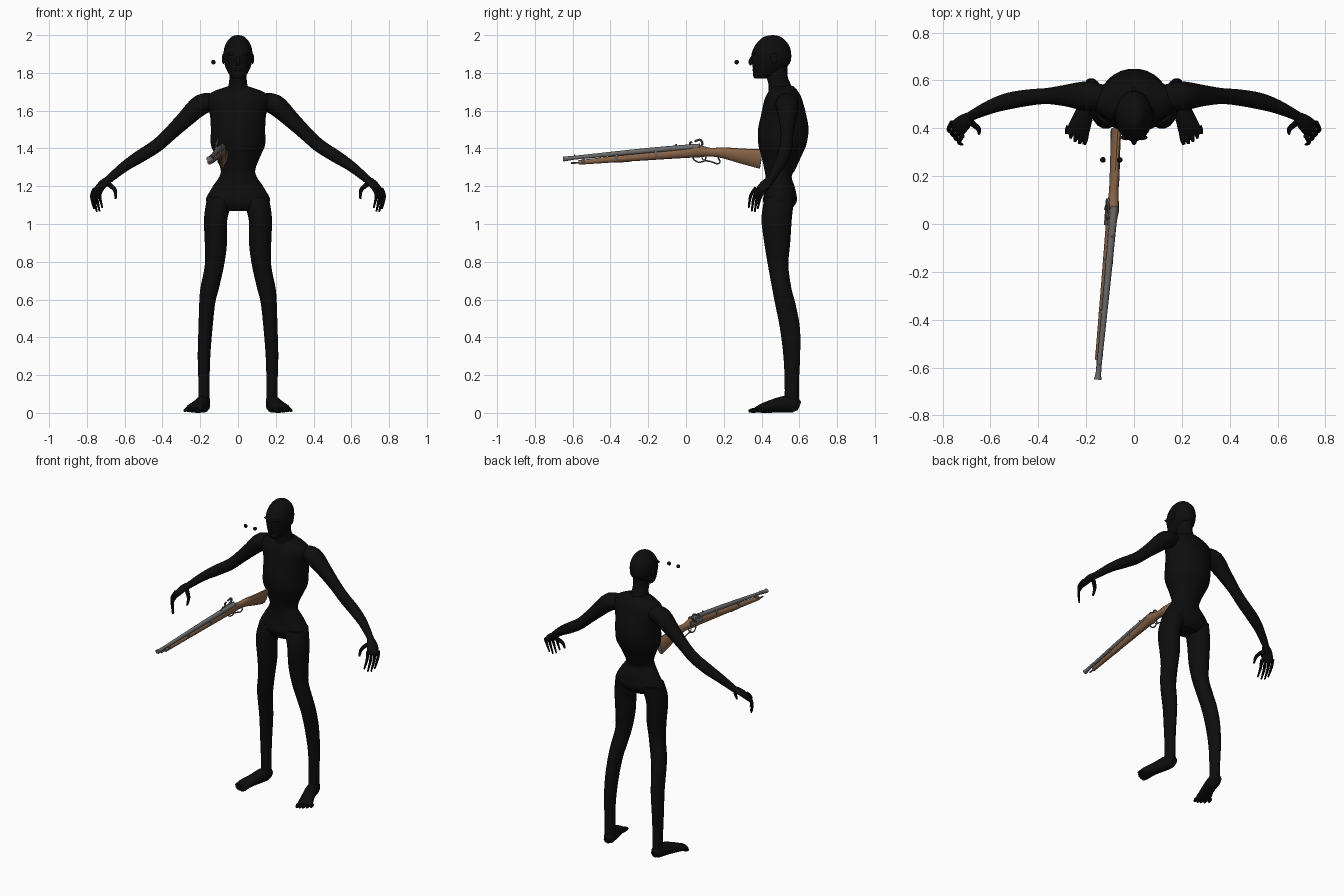
import bpy, bmesh, math
from mathutils import Vector, Matrix

cube = bpy.data.objects.get("Cube")
if cube:
    bpy.data.objects.remove(cube, do_unlink=True)


def material(name, colour, rough=0.8):
    m = bpy.data.materials.new(name)
    m.use_nodes = True
    node = next(n for n in m.node_tree.nodes if n.type == 'BSDF_PRINCIPLED')
    m.diffuse_color = (*colour, 1)
    node.inputs["Base Color"].default_value = (*colour, 1)
    node.inputs["Roughness"].default_value = rough
    return m


SKIN = material("charcoal black", (.004, .004, .004))
WOOD = material("walnut wood", (.25, .13, .065))
STEEL = material("grey steel", (.15, .15, .15))
X, Y, Z = Vector((1, 0, 0)), Vector((0, 1, 0)), Vector((0, 0, 1))


def finish(bm, name, mat, mirror=False, place=None, angle=40):
    """Turn a bmesh into a shaded object, optionally mirrored or placed."""
    bmesh.ops.recalc_face_normals(bm, faces=bm.faces)
    if place:
        bm.transform(place)
    mesh = bpy.data.meshes.new(name)
    bm.to_mesh(mesh)
    bm.free()
    mesh.materials.append(mat)
    ob = bpy.data.objects.new(name, mesh)
    bpy.context.collection.objects.link(ob)
    for other in bpy.context.selected_objects:
        other.select_set(False)
    ob.select_set(True)
    bpy.context.view_layer.objects.active = ob
    bpy.ops.object.shade_smooth_by_angle(angle=math.radians(angle))
    if mirror:
        ob.modifiers.new("mirror", 'MIRROR').use_clip = False
    return ob


def spline(points, steps):
    """Smoothly interpolate between stations of any dimension."""
    out = []
    last = len(points) - 1
    for i in range(last):
        p, q, r, s = (points[min(max(i + k, 0), last)] for k in (-1, 0, 1, 2))
        for j in range(steps):
            t = j / steps
            out.append([b + t * (c - a) / 2
                        + t * t * (a - 2.5 * b + 2 * c - d / 2)
                        + t ** 3 * (3 * b - a - 3 * c + d) / 2
                        for a, b, c, d in zip(p, q, r, s)])
    return out + [list(points[-1])]


def add_loft(bm, stations, hint=X, level=False, sides=16, steps=4):
    """Skin elliptical rings (x, y, z, half width, half depth) along a path."""
    path = spline(stations, steps)
    centres = [Vector(p[:3]) for p in path]
    rings = []
    for i, p in enumerate(path):
        ahead = centres[min(i + 1, len(path) - 1)] - centres[max(i - 1, 0)]
        t = Z if level else ahead.normalized()
        u = (hint - t * hint.dot(t)).normalized()
        v = t.cross(u)
        a, b = max(p[3], .002), max(p[4], .002)
        turn = [math.tau * (k + .5) / sides for k in range(sides)]
        rings.append([bm.verts.new(centres[i] + u * a * math.cos(w) + v * b * math.sin(w))
                      for w in turn])
    for lower, upper in zip(rings, rings[1:]):
        for k in range(sides):
            n = (k + 1) % sides
            bm.faces.new((lower[k], lower[n], upper[n], upper[k]))
    bm.faces.new(rings[0])
    bm.faces.new(rings[-1])


def loft(name, stations, mat=SKIN, mirror=False, place=None, **options):
    bm = bmesh.new()
    add_loft(bm, stations, **options)
    return finish(bm, name, mat, mirror, place)


def column(rows):
    return [(0, y, z, a, b) for z, y, a, b in rows]


def ball(name, centre, size, mat=SKIN, mirror=False):
    bm = bmesh.new()
    shape = Matrix.Translation(centre) @ Matrix.Diagonal((*size, 1))
    bmesh.ops.create_uvsphere(bm, u_segments=16, v_segments=10, radius=1, matrix=shape)
    return finish(bm, name, mat, mirror)


# Torso: narrow waist, deep rib cage, wide hips
loft("torso", column([
    (1.73, .51, .05, .06), (1.7, .515, .135, .08), (1.66, .515, .17, .1),
    (1.58, .517, .15, .12), (1.5, .515, .145, .135), (1.42, .51, .145, .128),
    (1.36, .505, .12, .107), (1.29, .497, .093, .083), (1.25, .49, .1, .07),
    (1.19, .498, .14, .08), (1.12, .497, .17, .09), (1.07, .49, .1, .06)]),
    level=True, sides=24)

# Neck and head
loft("neck", column([(1.68, .51, .07, .075), (1.74, .495, .05, .06),
                     (1.79, .48, .047, .058), (1.85, .48, .05, .06)]), level=True)
loft("head", column([
    (2, .46, .004, .004), (1.99, .457, .037, .047), (1.95, .456, .067, .088),
    (1.9, .452, .078, .106), (1.85, .45, .073, .1), (1.81, .43, .058, .075),
    (1.785, .41, .043, .055), (1.77, .4, .03, .038)]), level=True, sides=24)
loft("nose", [(0, .36, 1.895, .007, .008), (0, .342, 1.86, .011, .012),
              (0, .35, 1.845, .012, .01)])
ball("ears", (.077, .465, 1.875), (.008, .018, .028), mirror=True)
ball("brows", (.03, .362, 1.9), (.026, .012, .008), mirror=True)
ball("lips", (0, .361, 1.817), (.022, .01, .009))

# Loose eyes hovering ahead of the face
for side, x in (("right", -.13), ("left", -.06)):
    ball(side + "_eye", (x, .268, 1.857), (.012, .012, .012))

# Legs
loft("legs", [
    (.09, .495, 1.14, .075, .08), (.118, .48, 1.03, .063, .082),
    (.117, .483, .9, .06, .07), (.125, .488, .78, .052, .055),
    (.15, .507, .66, .05, .052), (.163, .525, .58, .043, .055),
    (.172, .55, .45, .038, .054), (.18, .56, .3, .034, .045),
    (.18, .56, .15, .03, .038), (.18, .56, .04, .032, .04)],
    mirror=True, level=True)

# Feet with five toes each
bm = bmesh.new()
add_loft(bm, [(.178, .6, .035, .02, .025), (.18, .57, .045, .034, .043),
              (.19, .52, .045, .037, .045), (.208, .46, .036, .04, .036),
              (.23, .4, .024, .047, .024), (.237, .37, .016, .045, .014)])
for toe in range(5):
    f = toe / 4
    base = Vector((.2 + .075 * f, .39 + .02 * f, .017))
    tip = Vector((.208 + .077 * f, .332 + .045 * f * f, .01))
    r = .014 - .005 * f
    add_loft(bm, [(*base, r, r), (*base.lerp(tip, .6), r, r), (*tip, r / 2, r / 2)],
             sides=8, steps=3)
finish(bm, "feet", SKIN, mirror=True)

# Arms
loft("arms", [
    (.12, .53, 1.645, .05, .045), (.195, .535, 1.632, .062, .056),
    (.28, .537, 1.555, .046, .046), (.36, .535, 1.478, .034, .038),
    (.43, .53, 1.415, .034, .036), (.52, .515, 1.357, .035, .034),
    (.6, .49, 1.305, .029, .028), (.685, .45, 1.235, .02, .021),
    (.7, .437, 1.22, .02, .02)], hint=Y, mirror=True)

# Hands: palm, four hanging fingers and a thumb
bm = bmesh.new()
add_loft(bm, [(.68, .452, 1.24, .02, .019), (.712, .425, 1.215, .034, .02),
              (.737, .4, 1.183, .036, .016), (.742, .393, 1.168, .025, .01)],
         hint=Vector((.6, .8, 0)))
for finger in range(4):
    f = finger / 3
    knuckle = Vector((.718, .37, 1.19)).lerp(Vector((.76, .425, 1.185)), f)
    tip = Vector((.718, .332, 1.085)).lerp(Vector((.762, .38, 1.08)), f)
    tip.z -= .02 * math.sin(math.pi * f)
    bend = knuckle.lerp(tip, .45) + Vector((.014, -.01, .008))
    add_loft(bm, [(*knuckle, .011, .011), (*bend, .009, .009), (*tip, .005, .005)],
             sides=8, steps=4)
add_loft(bm, [(.69, .43, 1.215, .014, .014), (.652, .4, 1.18, .011, .011),
              (.648, .378, 1.135, .006, .006)], sides=8)
finish(bm, "hands", SKIN, mirror=True)

# Rifle: built along y, then turned slightly and rolled into place
AIM = (Matrix.Translation((-.1, 0, 1.36)) @ Matrix.Rotation(-.073, 4, 'Z')
       @ Matrix.Rotation(.25, 4, 'Y') @ Matrix.Translation((0, 0, -1.36)))


def rifle_part(name, rows, mat=STEEL, **options):
    """Loft from rows of (y, z, half width, half height)."""
    return loft(name, [(0, *row) for row in rows], mat, place=AIM, **options)


rifle_part("rifle_stock", [
    (.395, 1.344, .018, .054), (.3, 1.359, .019, .042), (.2, 1.377, .02, .03),
    (.13, 1.381, .02, .023), (.06, 1.386, .026, .034), (0, 1.378, .022, .028),
    (-.3, 1.35, .017, .019), (-.57, 1.325, .013, .012)], WOOD, sides=12)
rifle_part("butt_plate", [(.4, 1.343, .017, .053), (.394, 1.344, .0185, .0545)], sides=12, steps=1)
rifle_part("barrel", [(.075, 1.412, .016, .015), (-.2, 1.39, .014, .014),
                      (-.61, 1.349, .01, .01)], sides=12)
rifle_part("muzzle", [(-.6, 1.35, .011, .011), (-.63, 1.346, .012, .012),
                      (-.652, 1.344, .016, .014)], sides=12)
rifle_part("ramrod", [(-.3, 1.332, .005, .005), (-.61, 1.322, .005, .005)], sides=8)
for i, (y, z, r) in enumerate([(-.15, 1.373, .029), (-.36, 1.353, .025), (-.54, 1.337, .022)]):
    rifle_part(f"barrel_band_{i}", [(y, z, r * .72, r), (y - .014, z - .001, r * .72, r)],
               sides=12, steps=1)

# Lock plate on the right side of the stock
bm = bmesh.new()
bmesh.ops.create_cube(bm, size=1, matrix=Matrix.Translation((-.026, .05, 1.39))
                      @ Matrix.Diagonal((.008, .11, .03, 1)))
finish(bm, "lock_plate", STEEL, place=AIM)


def rod(name, points, radius, x=0):
    """Bent steel rod through (y, z) points."""
    return loft(name, [(x, y, z, radius, radius) for y, z in points], STEEL,
                place=AIM, sides=8, steps=5)


# Hammer, trigger, guard, lever and sight
rod("hammer", [(.06, 1.39), (.085, 1.415), (.075, 1.44), (.045, 1.432)], .006, x=-.032)
rod("flash_pan", [(.03, 1.4), (.02, 1.42), (.03, 1.43)], .006, x=-.03)
rod("trigger", [(.09, 1.365), (.085, 1.35), (.092, 1.338)], .003)
rod("trigger_guard", [(.035, 1.365), (.042, 1.34), (.07, 1.326), (.1, 1.338), (.108, 1.37)], .004)
rod("lever", [(.095, 1.335), (.13, 1.33), (.165, 1.318), (.18, 1.328), (.168, 1.355)], .004)
rod("rear_sight", [(-.05, 1.41), (-.052, 1.424)], .005)
rod("front_sight", [(-.59, 1.355), (-.592, 1.367)], .003)
